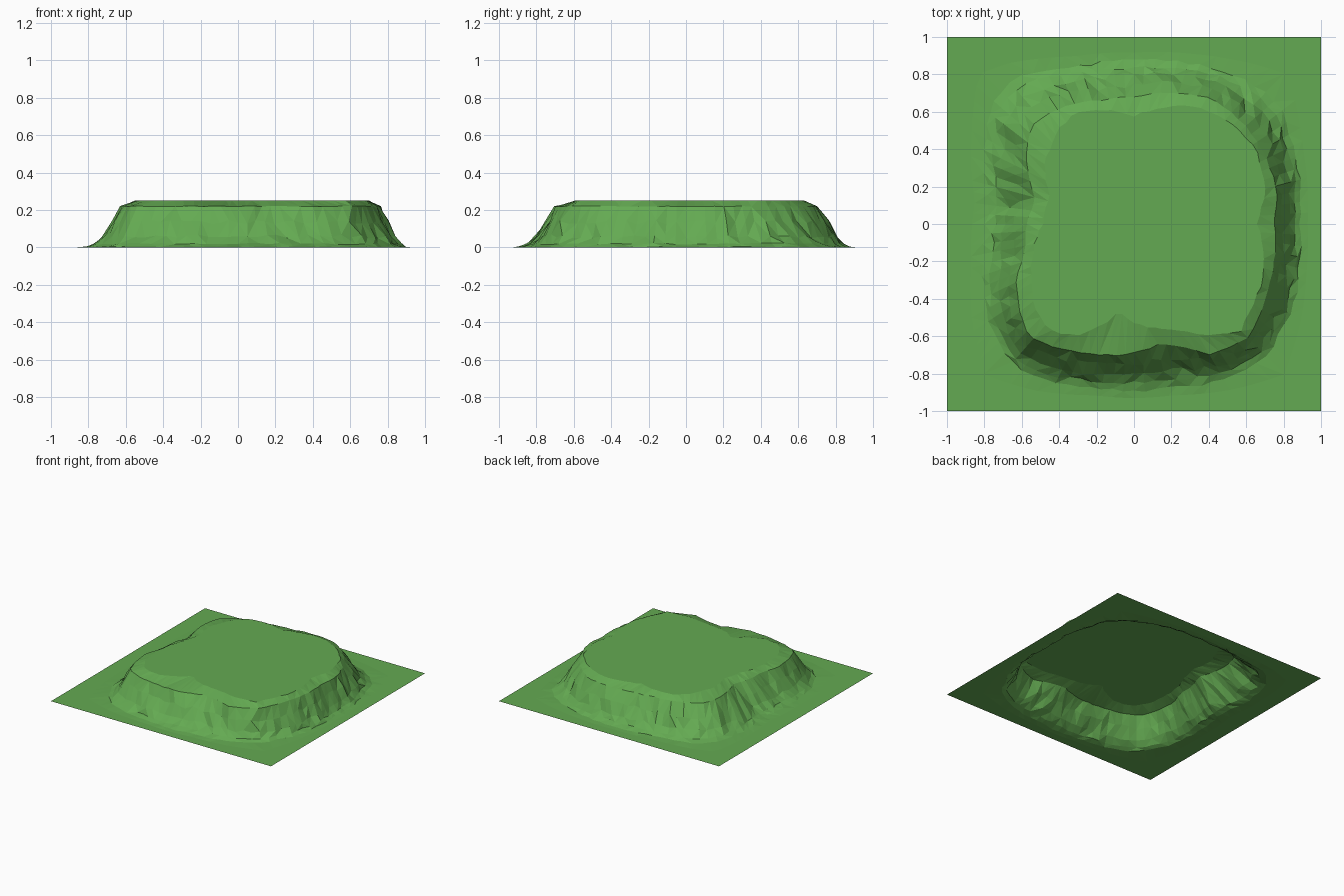
import bpy, bmesh, math, random

if "Cube" in bpy.data.objects:
    bpy.data.objects.remove(bpy.data.objects["Cube"])
random.seed(4)
N = 96  # spokes; divisible by 8 so the square corners are hit exactly

green = bpy.data.materials.new("grass green")
green.diffuse_color = (0.127, 0.402, 0.084, 1)
green.use_nodes = True
green.node_tree.nodes["Principled BSDF"].inputs["Base Color"].default_value = green.diffuse_color

# Outlines seen from above (x, y)
RIM = [(.75, 0), (.76, .2), (.68, .4), (.59, .53), (.41, .67), (.11, .70), (.03, .68),
       (-.18, .66), (-.37, .63), (-.53, .54), (-.57, .45), (-.57, .31), (-.53, .13),
       (-.58, -.14), (-.63, -.30), (-.61, -.46), (-.57, -.59), (-.45, -.65), (-.26, -.69),
       (0, -.69), (.14, -.64), (.30, -.66), (.40, -.70), (.61, -.61), (.66, -.51),
       (.72, -.33), (.75, -.2)]
TOP = [(.66, 0), (.70, .2), (.65, .40), (.57, .49), (.45, .58), (.30, .63), (0, .58),
       (-.30, .60), (-.41, .50), (-.48, .30), (-.45, .15), (-.49, 0), (-.55, -.2),
       (-.54, -.40), (-.47, -.56), (-.30, -.60), (-.15, -.53), (-.08, -.46), (0, -.53),
       (.2, -.56), (.4, -.59), (.57, -.57), (.62, -.46), (.68, -.32), (.69, -.2)]
FOOT = [(.89, 0), (.86, .35), (.78, .62), (.6, .77), (.3, .86), (0, .87), (-.3, .84),
        (-.6, .79), (-.76, .66), (-.80, .4), (-.77, .1), (-.80, -.2), (-.79, -.5),
        (-.68, -.72), (-.5, -.83), (-.2, -.87), (.2, -.87), (.5, -.82), (.7, -.70),
        (.83, -.5), (.88, -.25)]


def radii(outline):
    """Radius of an outline along each spoke."""
    p = sorted((math.atan2(y, x) % math.tau, math.hypot(x, y)) for x, y in outline)
    p = [(p[-1][0] - math.tau, p[-1][1])] + p + [(p[0][0] + math.tau, p[0][1])]
    out = []
    for i in range(N):
        a = math.tau * i / N
        for (a0, r0), (a1, r1) in zip(p, p[1:]):
            if a0 <= a <= a1:
                t = (a - a0) / (a1 - a0)
                # straight chord in polar form
                out.append(1 / ((1 - t) / r0 + t / r1))
                break
    return out


bm = bmesh.new()


def ring(rs, z, jitter=0.0, zjit=0.0):
    vs = []
    for i, r in enumerate(rs):
        a = math.tau * i / N
        r += random.uniform(-jitter, jitter)
        vs.append(bm.verts.new((r * math.cos(a), r * math.sin(a),
                                z + random.uniform(-zjit, zjit))))
    return vs


rim, top, foot = radii(RIM), radii(TOP), radii(FOOT)
rings = [ring(top, .25, .006), ring(rim, .22, .004, .002)]
# Concave cliff flank with rocky jitter
for f, z, j, zj in [(.3, .135, .014, .012), (.58, .06, .014, .01),
                    (.8, .02, .012, .004), (1, .004, .012, .002)]:
    rings.append(ring([a + (b - a) * f for a, b in zip(rim, foot)], z, j, zj))
# Square outer edge of the ground
square = [1 / max(abs(math.cos(math.tau * i / N)), abs(math.sin(math.tau * i / N)))
          for i in range(N)]
rings.append(ring([b + (s - b) * .35 for b, s in zip(foot, square)], 0))
rings.append(ring(square, 0))

# Plateau top and triangulated bands
bm.faces.new(rings[0])
for k, (a, b) in enumerate(zip(rings, rings[1:])):
    for i in range(N):
        j = (i + 1) % N
        if k < 6 and random.random() < .5:
            bm.faces.new((a[i], b[i], b[j]))
            bm.faces.new((a[i], b[j], a[j]))
        elif k < 6:
            bm.faces.new((a[i], b[i], a[j]))
            bm.faces.new((b[i], b[j], a[j]))
        else:
            bm.faces.new((a[i], b[i], b[j], a[j]))

mesh = bpy.data.meshes.new("grass_plateau")
bm.to_mesh(mesh)
bm.free()
mesh.materials.append(green)
bpy.context.collection.objects.link(bpy.data.objects.new("grass_plateau", mesh))
